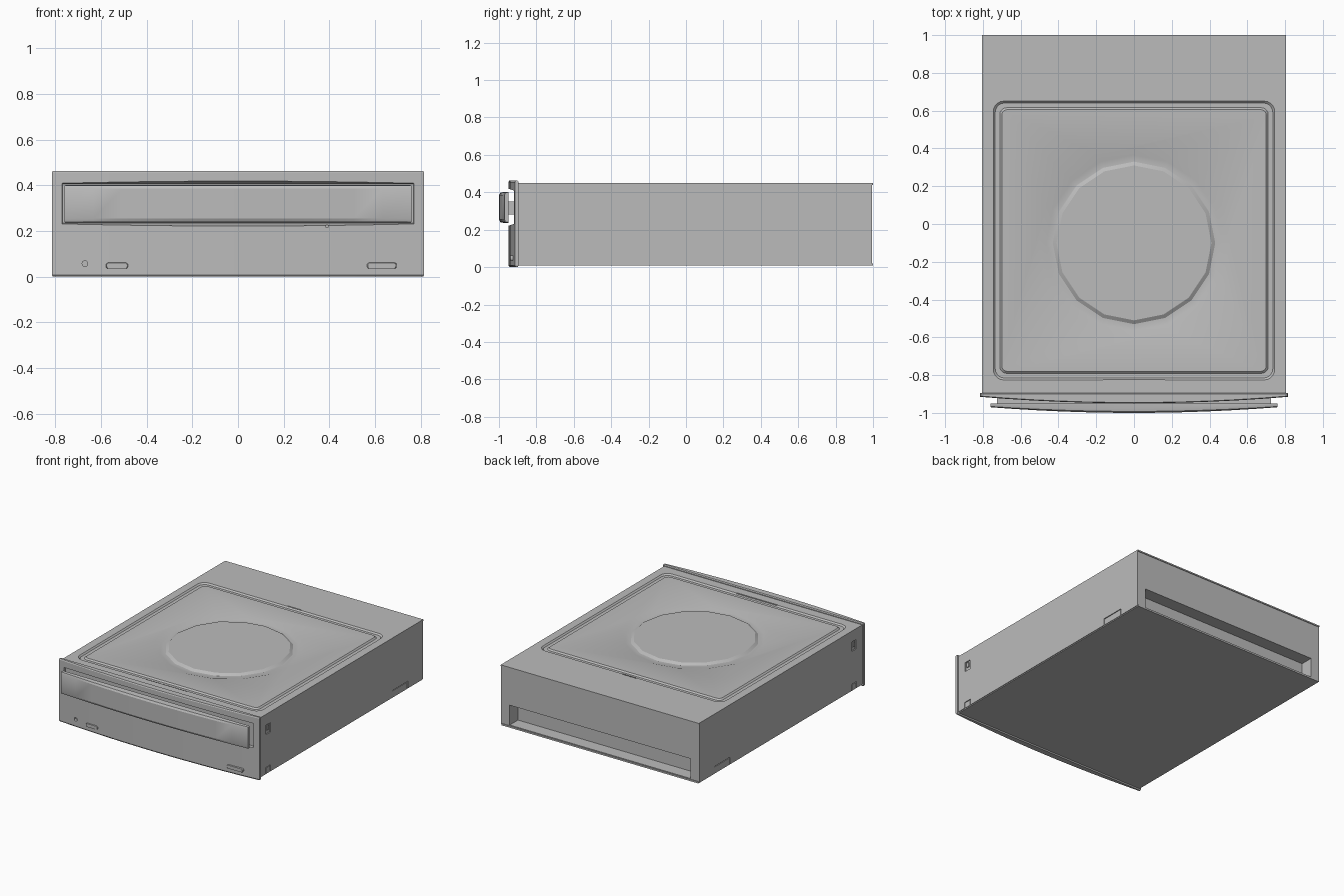
import bpy, bmesh
from math import sin, cos, pi

if "Cube" in bpy.data.objects:
    bpy.data.objects.remove(bpy.data.objects["Cube"])

GREY = (0.5, 0.5, 0.5, 1)
mat = bpy.data.materials.new("drive grey")
mat.use_nodes = True
mat.diffuse_color = GREY
mat.node_tree.nodes["Principled BSDF"].inputs["Base Color"].default_value = GREY


def loft(name, loops, ring=False):
    """Skin equal-length loops; capped at both ends, or closed into a ring."""
    bm = bmesh.new()
    rows = [[bm.verts.new(p) for p in loop] for loop in loops]
    n = len(rows[0])
    pairs = list(zip(rows, rows[1:])) + ([(rows[-1], rows[0])] if ring else [])
    for a, b in pairs:
        for i in range(n):
            j = (i + 1) % n
            bm.faces.new((a[i], a[j], b[j], b[i]))
    if not ring:
        bm.faces.new(rows[0])
        bm.faces.new(rows[-1])
    bmesh.ops.recalc_face_normals(bm, faces=bm.faces)
    mesh = bpy.data.meshes.new(name)
    bm.to_mesh(mesh)
    bm.free()
    mesh.materials.append(mat)
    obj = bpy.data.objects.new(name, mesh)
    bpy.context.collection.objects.link(obj)
    return obj


def rect_xz(x0, x1, z0, z1, y):
    return [(x0, y, z0), (x1, y, z0), (x1, y, z1), (x0, y, z1)]


def box(name, x0, x1, y0, y1, z0, z1):
    return loft(name, [rect_xz(x0, x1, z0, z1, y) for y in (y0, y1)])


def rounded(hx, hy, cy, r, z, seg=5):
    """Rounded rectangle loop at height z."""
    pts = []
    for k, (sx, sy) in enumerate(((1, 1), (-1, 1), (-1, -1), (1, -1))):
        for i in range(seg + 1):
            a = pi / 2 * (k + i / seg)
            pts.append((sx * (hx - r) + r * cos(a), cy + sy * (hy - r) + r * sin(a), z))
    return pts


def circle(r, z, cy=-0.1, n=16):
    return [(r * cos(2 * pi * i / n), cy + r * sin(2 * pi * i / n), z) for i in range(n)]


def cut(obj, cutter):
    """Apply a boolean difference and discard the cutter."""
    cutter.hide_render = True
    mod = obj.modifiers.new("cut", "BOOLEAN")
    mod.object = cutter
    mod.solver = "EXACT"
    bpy.context.view_layer.objects.active = obj
    bpy.ops.object.modifier_apply(modifier=mod.name)
    bpy.data.objects.remove(cutter)


def bowed(half, edge, bulge, back, z, n=12):
    """Plan outline with a gently bowed front and a straight back."""
    front = []
    for i in range(n + 1):
        t = 2 * i / n - 1
        front.append((half * t, edge - bulge * (1 - t * t), z))
    return front + [(half, back, z), (-half, back, z)]


# Metal casing and its slightly wider bottom plate
TOP, FLOOR = 0.45, 0.44
casing = box("casing", -0.805, 0.805, -0.905, 0.995, 0.015, TOP)
bottom = box("bottom_plate", -0.8, 0.8, -0.9, 1.0, 0.008, 0.02)
rear_lip = box("rear_top_lip", -0.805, 0.805, 0.99, 1.0, 0.44, TOP)

# Pressed grooves in the lid
cut(casing, loft("panel_groove", [
    rounded(0.75, 0.743, -0.0875, 0.06, TOP + 0.01),
    rounded(0.745, 0.738, -0.0875, 0.055, TOP),
    rounded(0.735, 0.728, -0.0875, 0.05, FLOOR),
    rounded(0.71, 0.703, -0.0875, 0.035, FLOOR),
    rounded(0.70, 0.693, -0.0875, 0.03, TOP),
    rounded(0.695, 0.688, -0.0875, 0.028, TOP + 0.01)], ring=True))
cut(casing, loft("disc_groove", [
    circle(0.53, TOP + 0.01), circle(0.505, TOP), circle(0.465, FLOOR - 0.003),
    circle(0.43, FLOOR - 0.003), circle(0.41, TOP), circle(0.40, TOP + 0.01)], ring=True))
for half, y in ((0.055, 0.654), (0.165, -0.826)):
    cut(casing, box("lid_slit", -half, half, y - 0.004, y + 0.004, 0.443, 0.46))

# Connector recess at the back
cut(casing, box("rear_recess", -0.735, 0.735, 0.9, 1.1, 0.025, 0.17))

# Shallow latch windows and tab notches on both sides
for s in (-1, 1):
    x0, x1 = sorted((s * 0.797, s * 0.83))
    for y0, y1, z0, z1 in ((-0.825, -0.775, 0.3, 0.37), (-0.83, -0.77, 0.0, 0.06),
                           (0.64, 0.82, 0.0, 0.065)):
        cut(casing, box("side_notch", x0, x1, y0, y1, z0, z1))
    side = "left" if s > 0 else "right"
    x0, x1 = sorted((s * 0.79, s * 0.804))
    box(side + "_latch", x0, x1, -0.81, -0.79, 0.325, 0.36)
    box(side + "_front_tab", x0, x1, -0.825, -0.775, 0.015, 0.055)
    box(side + "_rear_tab", x0, x1, 0.645, 0.815, 0.015, 0.06)

# Bowed front bezel with a flared tray opening
bezel = loft("bezel", [
    bowed(0.811, -0.909, 0.034, -0.9, 0.0), bowed(0.815, -0.915, 0.034, -0.895, 0.008),
    bowed(0.815, -0.915, 0.034, -0.895, 0.455), bowed(0.811, -0.911, 0.034, -0.9, 0.462)])
cut(bezel, loft("tray_opening", [
    rect_xz(-0.775, 0.775, 0.218, 0.422, -0.96),
    rect_xz(-0.768, 0.768, 0.235, 0.405, -0.906),
    rect_xz(-0.768, 0.768, 0.235, 0.405, -0.88)]))


def peg(name, x, z, hw, hh, y0, y1, seg=4):
    """Rounded bar pointing along y."""
    r = min(hw, hh) * 0.8
    shape = rounded(hw, hh, 0, r, 0, seg)
    return loft(name, [[(x + u * k, y, z + v * k) for u, v, _ in shape]
                       for y, k in ((y1, 1), (y0 + 0.003, 1), (y0, 0.94))])


# Pinhole and tiny indicator dimple
cut(bezel, peg("pinhole", -0.67, 0.057, 0.012, 0.012, -0.96, -0.905))
cut(bezel, peg("dimple", 0.39, 0.221, 0.006, 0.006, -0.96, -0.93))

# Indicator lens and eject button
peg("indicator_lens", -0.53, 0.048, 0.048, 0.013, -0.943, -0.91)
peg("eject_button", 0.63, 0.048, 0.065, 0.013, -0.94, -0.91)

# Tray door, chamfered top and bottom, on its carrier
loft("tray_door", [
    bowed(0.755, -0.955, 0.022, -0.95, 0.237), bowed(0.76, -0.966, 0.026, -0.95, 0.24),
    bowed(0.76, -0.97, 0.03, -0.95, 0.255), bowed(0.76, -0.97, 0.03, -0.95, 0.385),
    bowed(0.76, -0.966, 0.026, -0.95, 0.398), bowed(0.755, -0.955, 0.022, -0.95, 0.401)])
box("tray_carrier", -0.725, 0.725, -0.952, -0.9, 0.28, 0.352)

# Smooth shading with sharp creases kept
for obj in bpy.data.objects:
    obj.select_set(obj.type == "MESH")
bpy.context.view_layer.objects.active = casing
bpy.ops.object.shade_smooth_by_angle(angle=pi / 9)

# Rest the model on the ground
low = min(v.co.z for v in bezel.data.vertices)
for obj in bpy.data.objects:
    if obj.type == "MESH":
        obj.location.z -= low
